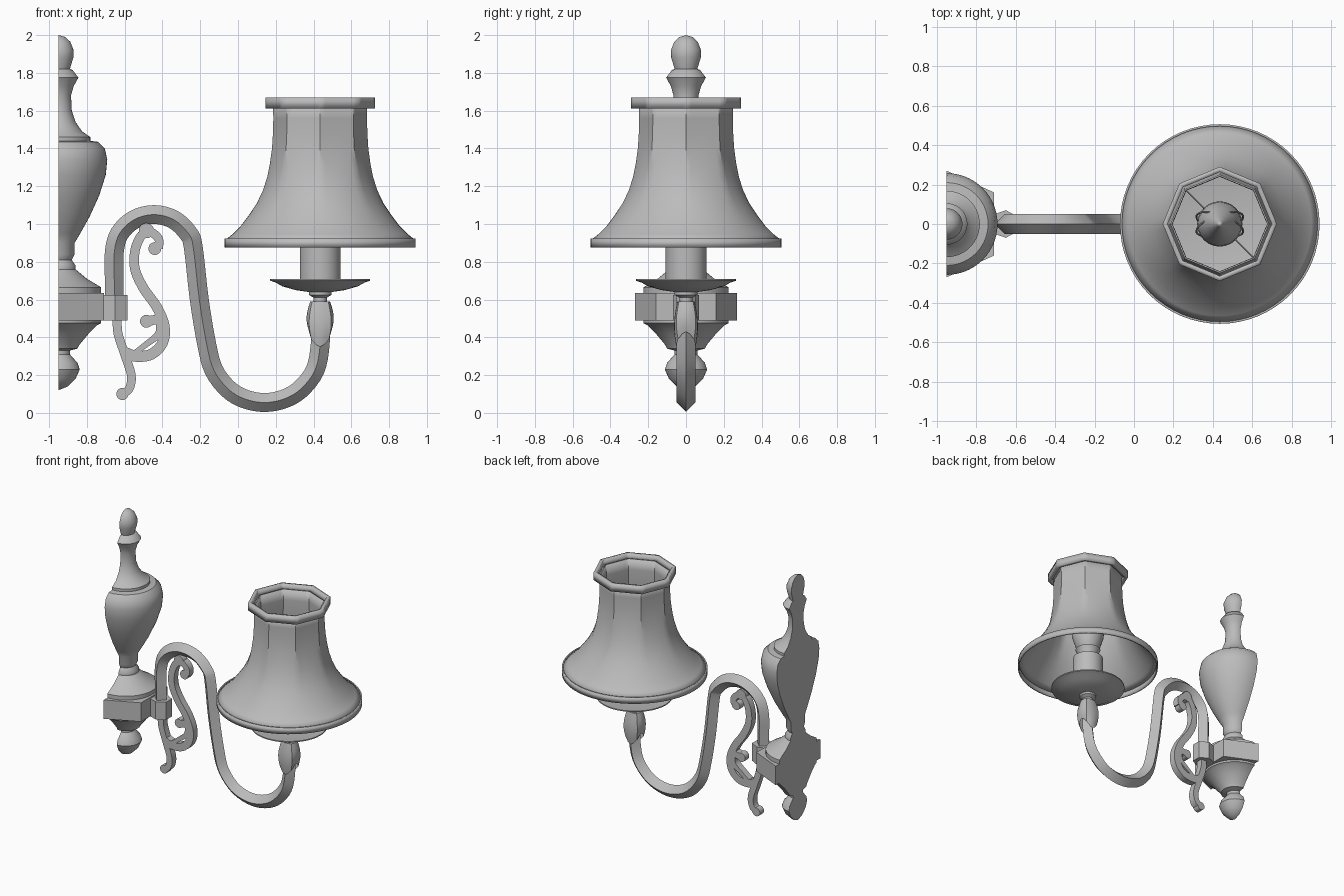
import bpy, bmesh, math
from mathutils import Vector, Matrix

cube = bpy.data.objects.get("Cube")
if cube:
    bpy.data.objects.remove(cube, do_unlink=True)

GREY = (0.5, 0.5, 0.5, 1)
metal = bpy.data.materials.new("plain_grey")
metal.use_nodes = True
metal.diffuse_color = GREY
metal.node_tree.nodes["Principled BSDF"].inputs["Base Color"].default_value = GREY

BACK, AXIS = -0.95, 0.435     # wall plane and lamp axis


def finish(name, bm, angle=35):
    bmesh.ops.remove_doubles(bm, verts=bm.verts, dist=0.0002)
    bmesh.ops.recalc_face_normals(bm, faces=bm.faces)
    mesh = bpy.data.meshes.new(name)
    bm.to_mesh(mesh)
    bm.free()
    mesh.materials.append(metal)
    ob = bpy.data.objects.new(name, mesh)
    bpy.context.collection.objects.link(ob)
    bpy.ops.object.select_all(action='DESELECT')
    ob.select_set(True)
    bpy.context.view_layer.objects.active = ob
    bpy.ops.object.shade_smooth_by_angle(angle=math.radians(angle))
    return ob


def loft(bm, rings, closed=True):
    rows = [[bm.verts.new(p) for p in ring] for ring in rings]
    n = len(rows[0])
    for a, b in zip(rows, rows[1:]):
        for i in range(n if closed else n - 1):
            j = (i + 1) % n
            bm.faces.new((a[i], a[j], b[j], b[i]))
    return rows


def lathe(name, profile, cx, segs=40):
    bm = bmesh.new()
    loft(bm, [[(cx + r * math.cos(t), r * math.sin(t), z)
               for t in (math.tau * i / segs for i in range(segs))]
              for r, z in profile])
    return finish(name, bm)


def half_lathe(name, profile, segs=28):
    # Half turning against the wall, closed by one flat back face
    bm = bmesh.new()
    rows = loft(bm, [[(BACK + r * math.sin(t), -r * math.cos(t), z)
                      for t in (math.pi * i / segs for i in range(segs + 1))]
                     for r, z in profile], closed=False)
    bm.faces.new([r[0] for r in rows] + [r[-1] for r in reversed(rows)])
    return finish(name, bm)


def prism(name, outline, z0, z1):
    bm = bmesh.new()
    rows = loft(bm, [[(x, y, z) for x, y in outline] for z in (z0, z1)])
    for row in rows:
        bm.faces.new(row)
    return finish(name, bm)


def spline(pts, steps=6):
    # Catmull-Rom curve through the points
    p = [Vector(q) for q in pts]
    p = [2 * p[0] - p[1]] + p + [2 * p[-1] - p[-2]]
    out = []
    for a, b, c, d in zip(p, p[1:], p[2:], p[3:]):
        for k in range(steps):
            t = k / steps
            out.append(0.5 * (2 * b + (c - a) * t + (2 * a - 5 * b + 4 * c - d) * t * t
                              + (3 * b - a - 3 * c + d) * t ** 3))
    return out + [p[-2]]


def sweep(bm, path, section, w0=1, w1=1):
    # Sweep a section (in-plane offset, y offset) along an x-z path
    rings = []
    for i, p in enumerate(path):
        d = (path[min(i + 1, len(path) - 1)] - path[max(i - 1, 0)]).normalized()
        w = w0 + (w1 - w0) * i / (len(path) - 1)
        rings.append([(p.x - d.y * a * w, y, p.y + d.x * a * w) for a, y in section])
    rows = loft(bm, rings)
    bm.faces.new(rows[0])
    bm.faces.new(rows[-1])


# Wall urn: upper vase with finial, lower drop
half_lathe("wall_urn", [
    (0, 2), (.035, 1.99), (.062, 1.965), (.08, 1.92), (.078, 1.88), (.06, 1.82),
    (.075, 1.815), (.105, 1.775), (.08, 1.73), (.066, 1.68), (.07, 1.6),
    (.09, 1.54), (.125, 1.49), (.168, 1.46), (.168, 1.44), (.21, 1.435),
    (.245, 1.4), (.258, 1.34), (.25, 1.26), (.215, 1.15), (.165, 1.04),
    (.115, .95), (.085, .9), (.085, .84), (.07, .81), (.09, .78), (.09, .76),
    (.15, .71), (.225, .665), (.225, .63), (0, .63)])
half_lathe("wall_drop", [
    (0, .5), (.225, .5), (.225, .475), (.205, .465), (.16, .42), (.11, .36),
    (.1, .34), (.06, .33), (.06, .31), (.1, .265), (.112, .23), (.09, .18),
    (.05, .14), (0, .12)])

# Faceted block and clip holding the arm
prism("wall_block", [(BACK, -.27), (-.71, -.16), (-.71, .16), (BACK, .27)], .49, .635)
prism("arm_clip", [(-.72, -.045), (-.65, -.07), (-.585, -.035),
                   (-.585, .035), (-.65, .07), (-.72, .045)], .49, .625)

# S-shaped arm with a diamond section
arm = [(-.655, .52), (-.655, .7), (-.655, .85)]
arm += [(-.445 + .21 * math.cos(t), .85 + .2 * math.sin(t))
        for t in (math.radians(a) for a in (150, 120, 90, 60, 30, 8))]
arm += [(-.205, .6), (-.165, .36)]
arm += [(.14 + .295 * math.cos(t), .35 + .295 * math.sin(t))
        for t in (math.radians(a) for a in (205, 230, 250, 270, 290, 310, 335))]
arm += [(AXIS, .36), (AXIS, .5)]
bm = bmesh.new()
sweep(bm, spline(arm, 4), [(.05, 0), (0, .05), (-.05, 0), (0, -.05)])
finish("arm", bm)

# Flat scroll ornament beside the arm
bm = bmesh.new()
strip = [(.03, .025), (-.03, .025), (-.03, -.025), (.03, -.025)]
sweep(bm, spline([(-.64, .5), (-.635, .42), (-.6, .31), (-.565, .2), (-.575, .13), (-.61, .1)]),
      strip, .8, .75)
sweep(bm, spline([(-.6, .32), (-.54, .3), (-.46, .31), (-.4, .37), (-.39, .46), (-.43, .56),
                  (-.5, .66), (-.545, .76), (-.545, .86), (-.51, .94), (-.46, .955),
                  (-.42, .92), (-.42, .87)]), strip, 1, .75)
sweep(bm, spline([(-.56, .31), (-.49, .36), (-.42, .42), (-.42, .49), (-.48, .485)]),
      strip, .4, .9)
for x, z, r in [(-.612, .1, .032), (-.485, .485, .034), (-.44, .87, .034), (-.485, .965, .04)]:
    bmesh.ops.create_cone(bm, cap_ends=True, segments=20, radius1=r, radius2=r, depth=.05,
                          matrix=Matrix.Translation((x, 0, z)) @ Matrix.Rotation(math.pi / 2, 4, 'X'))
finish("scroll_ornament", bm)

# Leaf collar at the arm's tip: low points at the sides, arches front and back
bm = bmesh.new()
rings = []
for k in range(7):
    f = k / 6
    ring = []
    for i in range(16):
        t = math.tau * i / 16
        low = .43 - .08 * math.sin(t) ** 2
        r = (.052 + .02 * math.sin(math.pi * min(1, f * .9 + .1))) / max(abs(math.cos(t)), abs(math.sin(t))) ** .4
        ring.append((AXIS + r * math.cos(t), r * math.sin(t) * .88, low + (.59 - low) * f))
    rings.append(ring)
rows = loft(bm, rings)
bm.faces.new(rows[-1])
finish("leaf_collar", bm)

# Drip dish, candle sleeve and bulb
lathe("drip_dish", [
    (0, .58), (.035, .58), (.035, .61), (.06, .625), (.06, .64), (.13, .65), (.2, .67),
    (.235, .69), (.265, .7), (.265, .708), (.2, .7), (.11, .69), (0, .69)], AXIS)
lathe("candle_sleeve", [(0, .69), (.108, .69), (.108, .95), (.06, .95), (.06, .97),
                        (.09, 1.02), (0, 1.02)], AXIS)
lathe("flame_bulb", [(.06, 1.0), (.09, 1.05), (.115, 1.13), (.11, 1.2), (.08, 1.3),
                     (.04, 1.4), (.015, 1.47), (0, 1.5)], AXIS, 24)


# Lampshade: octagonal at the top, round at the bottom
def shade_ring(r, z, octagon, n=64):
    ring = []
    for i in range(n):
        t = math.tau * i / n
        off = t % (math.pi / 4) - math.pi / 8
        flat = math.cos(math.pi / 8) / math.cos(off)
        s = r * (1 + (flat - 1) * octagon)
        ring.append((AXIS + s * math.cos(t), s * math.sin(t), z))
    return ring


def shade_part(name, rows, thickness):
    bm = bmesh.new()
    loft(bm, [shade_ring(*row) for row in rows])
    ob = finish(name, bm, 30)
    mod = ob.modifiers.new("thickness", 'SOLIDIFY')
    mod.thickness = thickness
    mod.offset = -1


shade_part("lampshade", [
    (.25, 1.64, 1), (.248, 1.56, 1), (.25, 1.48, 1), (.255, 1.4, .9), (.266, 1.32, .7),
    (.28, 1.25, .5), (.302, 1.18, .3), (.335, 1.11, .15), (.375, 1.05, .05),
    (.42, .99, 0), (.465, .945, 0), (.5, .918, 0)], .008)
shade_part("shade_top_band", [(.29, 1.612, 1), (.29, 1.67, 1)], .025)
shade_part("shade_bottom_band", [(.506, .875, 0), (.506, .922, 0)], .01)

# Wire clip: two crossed hoops around the bulb and a cross wire
for side, turn in (("left", 20), ("right", -20)):
    bm = bmesh.new()
    place = (Matrix.Translation((AXIS, 0, 1.2)) @ Matrix.Rotation(math.radians(turn), 4, 'Z')
             @ Matrix.Rotation(math.radians(68), 4, 'X'))
    rings = []
    for i in range(33):
        t = math.tau * i / 32
        rings.append([place @ Vector(((.125 + .005 * math.cos(a)) * math.cos(t),
                                      (.125 + .005 * math.cos(a)) * math.sin(t),
                                      .005 * math.sin(a)))
                      for a in (math.tau * k / 6 for k in range(6))])
    loft(bm, rings)
    finish("wire_hoop_" + side, bm)
bm = bmesh.new()
bmesh.ops.create_cone(bm, cap_ends=True, segments=6, radius1=.004, radius2=.004, depth=.52,
                      matrix=Matrix.Translation((AXIS, 0, 1.2)) @ Matrix.Rotation(math.radians(-45), 4, 'Z')
                      @ Matrix.Rotation(math.pi / 2, 4, 'Y'))
finish("cross_wire", bm)
